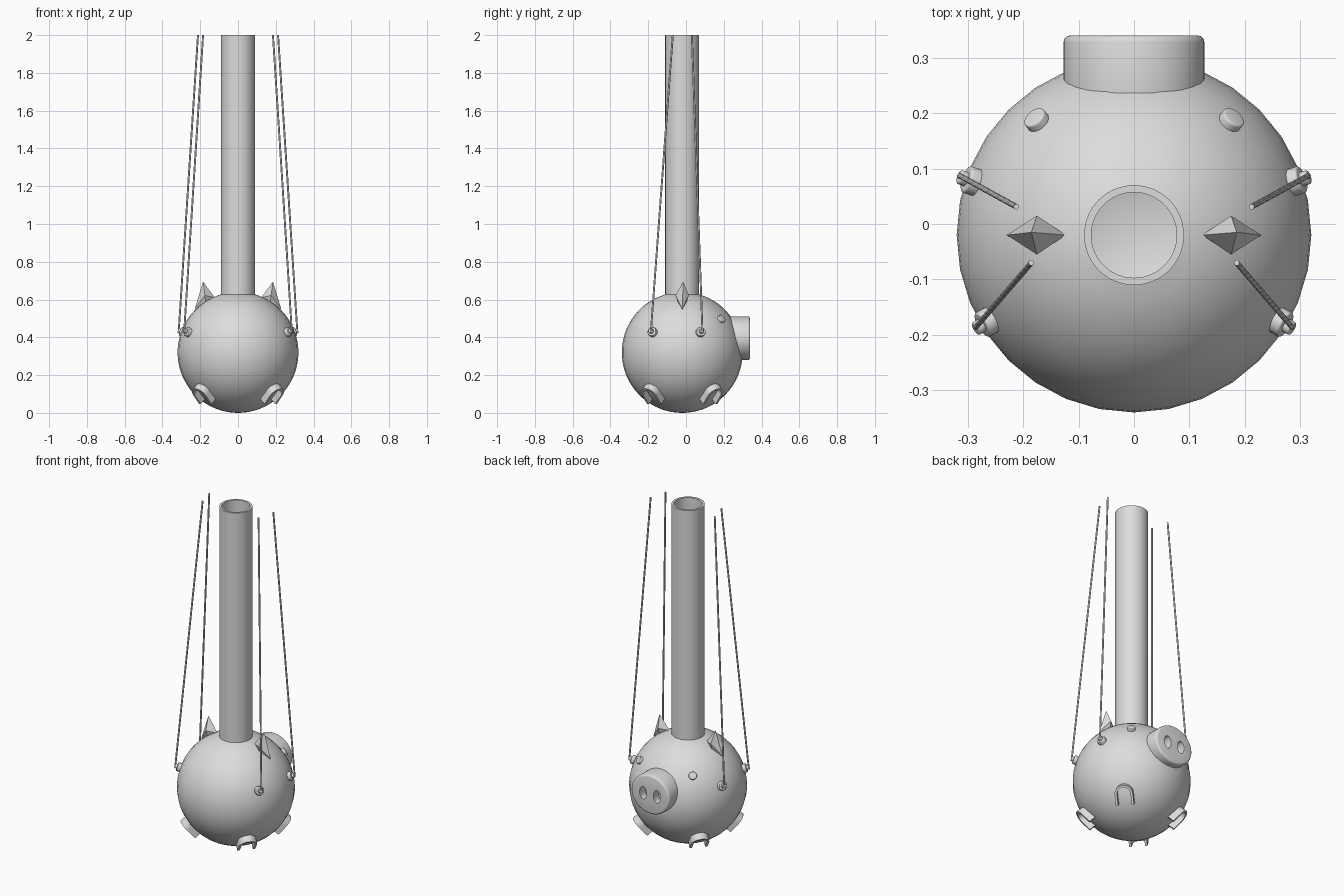
import bpy
import bmesh
from math import sin, cos, pi, radians
from mathutils import Vector, Matrix

cube = bpy.data.objects.get("Cube")
if cube:
    bpy.data.objects.remove(cube, do_unlink=True)

CENTER = Vector((0, -0.02, 0.32))
R = 0.32

grey = bpy.data.materials.new("light_grey")
grey.use_nodes = True
grey.diffuse_color = (0.72, 0.72, 0.72, 1)
grey.node_tree.nodes["Principled BSDF"].inputs["Base Color"].default_value = (0.72, 0.72, 0.72, 1)


def finish(name, bm, smooth=40):
    """Turn a bmesh into a named, coloured object."""
    bmesh.ops.recalc_face_normals(bm, faces=bm.faces)
    mesh = bpy.data.meshes.new(name)
    bm.to_mesh(mesh)
    bm.free()
    mesh.materials.append(grey)
    obj = bpy.data.objects.new(name, mesh)
    bpy.context.collection.objects.link(obj)
    if smooth:
        bpy.ops.object.select_all(action='DESELECT')
        obj.select_set(True)
        bpy.context.view_layer.objects.active = obj
        bpy.ops.object.shade_smooth_by_angle(angle=radians(smooth))
    return obj


def lathe(name, profile, steps):
    """Spin (radius, z) points round the vertical axis of the body."""
    bm = bmesh.new()
    verts = [bm.verts.new((r, CENTER.y, z)) for r, z in profile]
    edges = [bm.edges.new(pair) for pair in zip(verts, verts[1:])]
    bmesh.ops.spin(bm, geom=verts + edges, cent=(0, CENTER.y, 0), axis=(0, 0, 1),
                   angle=2 * pi, steps=steps)
    bmesh.ops.remove_doubles(bm, verts=bm.verts, dist=0.0002)
    return finish(name, bm)


def add_rod(bm, start, end, radius, segments=24, bevel=0.0):
    """Cylinder between two points, with optionally rounded rims."""
    part = bmesh.new()
    axis = end - start
    turn = Vector((0, 0, 1)).rotation_difference(axis).to_matrix().to_4x4()
    bmesh.ops.create_cone(part, cap_ends=True, segments=segments, radius1=radius,
                          radius2=radius, depth=axis.length,
                          matrix=Matrix.Translation((start + end) / 2) @ turn)
    if bevel:
        rims = [e for e in part.edges if any(len(f.verts) > 4 for f in e.link_faces)]
        bmesh.ops.bevel(part, geom=rims, offset=bevel, segments=3, profile=0.5,
                        affect='EDGES')
    temp = bpy.data.meshes.new("temp")
    part.to_mesh(temp)
    part.free()
    bm.from_mesh(temp)
    bpy.data.meshes.remove(temp)


def radial(offset, distance):
    return CENTER + Vector(offset).normalized() * distance


# Round hollow body with an opening under the chimney
start = radians(15.4)
angles = [start + (pi - start) * i / 32 for i in range(33)]
lathe("body", [(R * sin(a), CENTER.z + R * cos(a)) for a in angles], 32)

# Tall open chimney tube
lathe("chimney", [(0.09, 0.6), (0.09, 2), (0.077, 2), (0.077, 0.6), (0.09, 0.6)], 64)

# Snout: rounded oval disc with two bored nostrils
bm = bmesh.new()
add_rod(bm, Vector((0, 0.2, 0)), Vector((0, 0.34, 0)), 0.127, 64, 0.012)
bmesh.ops.scale(bm, vec=(1, 1, 0.91), verts=bm.verts)
bmesh.ops.translate(bm, vec=(0, 0, 0.395), verts=bm.verts)
snout = finish("snout", bm)
for side, label in ((1, "left"), (-1, "right")):
    bm = bmesh.new()
    add_rod(bm, Vector((0, 0.27, 0)), Vector((0, 0.4, 0)), 0.023, 32)
    bmesh.ops.scale(bm, vec=(1, 1, 1.65), verts=bm.verts)
    bmesh.ops.translate(bm, vec=(side * 0.046, 0, 0.395), verts=bm.verts)
    cutter = finish(label + "_nostril_cutter", bm, 0)
    cutter.hide_render = True
    cutter.hide_viewport = True
    cutter.display_type = 'WIRE'
    cut = snout.modifiers.new(label + "_nostril", 'BOOLEAN')
    cut.operation = 'DIFFERENCE'
    cut.solver = 'EXACT'
    cut.object = cutter


def make_ear(side, label):
    """Four-cornered pointed ear, tapering into the body."""
    bm = bmesh.new()
    y = CENTER.y
    ring = [bm.verts.new((side * px, py, pz)) for px, py, pz in (
        (0.229, y, 0.55), (0.175, y + 0.035, 0.622),
        (0.123, y, 0.61), (0.175, y - 0.035, 0.622))]
    tip = bm.verts.new((side * 0.185, y + 0.005, 0.695))
    root = bm.verts.new((side * 0.165, y, 0.52))
    for i in range(4):
        a, b = ring[i], ring[(i + 1) % 4]
        bm.faces.new((a, b, tip))
        bm.faces.new((b, a, root))
    finish(label + "_ear", bm, 0)


def make_foot(name, offset):
    """Thin arch band standing out from the body, open at the lower end."""
    out = Vector(offset).normalized()
    across = Vector((0, 0, 1)).cross(out).normalized()
    up = out.cross(across)
    outer, inner, leg = 0.05, 0.037, -0.05

    def arch(r):
        curve = [(r * cos(pi * i / 20), 0.01 + r * sin(pi * i / 20)) for i in range(21)]
        return [(r, leg)] + curve + [(-r, leg)]

    bm = bmesh.new()
    rows = []
    for r, depth in ((outer, 0.27), (outer, 0.352), (inner, 0.352), (inner, 0.27)):
        rows.append([bm.verts.new(CENTER + out * depth + across * u + up * v)
                     for u, v in arch(r)])
    for k in range(4):
        a, b = rows[k], rows[(k + 1) % 4]
        for i in range(len(a) - 1):
            bm.faces.new((a[i], a[i + 1], b[i + 1], b[i]))
    for i in (0, -1):
        bm.faces.new([row[i] for row in rows])
    finish(name, bm)


# Paired parts
for side, label in ((1, "left"), (-1, "right")):
    make_ear(side, label)

    bm = bmesh.new()
    eye = (side * 0.178, 0.21, 0.18)
    add_rod(bm, radial(eye, 0.29), radial(eye, 0.334), 0.022, 32, 0.004)
    finish(label + "_eye", bm)

    for place, y_sign in (("snout_end", 1), ("tail_end", -1)):
        make_foot(f"{label}_{place}_foot", (side * 0.18, y_sign * 0.155, -0.215))

    # Rope anchors and suspension ropes
    for place, knob, low, high in (
            ("snout_end", (0.30, 0.10, 0.11), (0.314, 0.087, 0.43), (0.212, 0.031, 2)),
            ("tail_end", (0.27, -0.16, 0.11), (0.285, -0.186, 0.43), (0.185, -0.07, 2))):
        mirror = Vector((side, 1, 1))
        bm = bmesh.new()
        offset = Vector(knob) * mirror
        add_rod(bm, radial(offset, 0.29), radial(offset, 0.338), 0.025, 24, 0.004)
        add_rod(bm, radial(offset, 0.33), radial(offset, 0.352), 0.013, 16, 0.003)
        finish(f"{label}_{place}_anchor", bm)
        bm = bmesh.new()
        add_rod(bm, Vector(low) * mirror, Vector(high) * mirror, 0.005, 12)
        finish(f"{label}_{place}_rope", bm)
